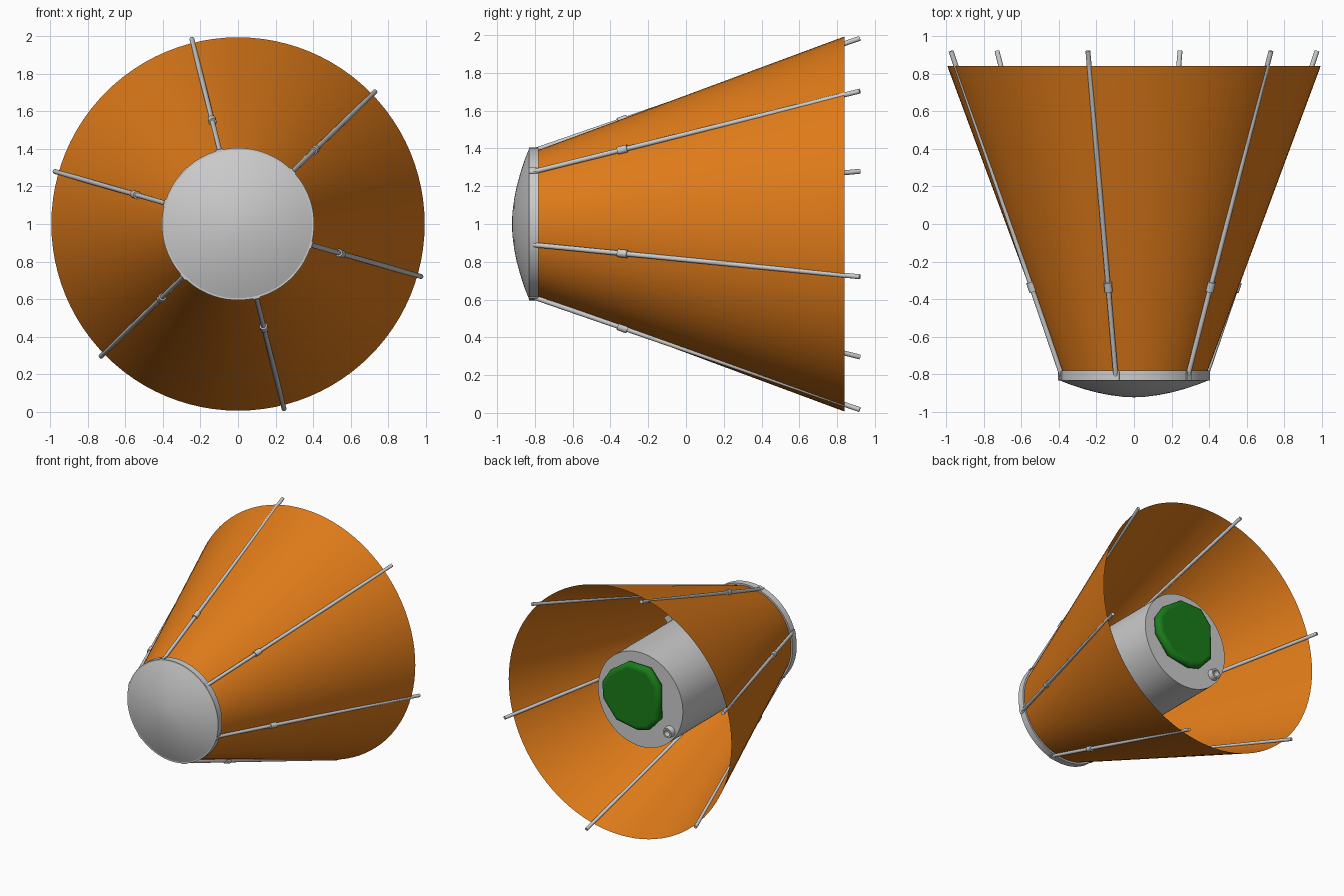
import bpy, bmesh
from math import sin, cos, pi, radians
from mathutils import Vector

if "Cube" in bpy.data.objects:
    bpy.data.objects.remove(bpy.data.objects["Cube"])

CZ = 1.0  # height of the long axis, which runs along y


def material(name, rgb):
    m = bpy.data.materials.new(name)
    m.diffuse_color = (*rgb, 1)
    m.use_nodes = True
    m.node_tree.nodes["Principled BSDF"].inputs["Base Color"].default_value = m.diffuse_color
    return m


def finish(bm, name, mat=None, angle=35):
    bmesh.ops.remove_doubles(bm, verts=bm.verts, dist=1e-5)
    bmesh.ops.recalc_face_normals(bm, faces=bm.faces)
    me = bpy.data.meshes.new(name)
    bm.to_mesh(me)
    bm.free()
    ob = bpy.data.objects.new(name, me)
    bpy.context.collection.objects.link(ob)
    if mat:
        me.materials.append(mat)
    bpy.ops.object.select_all(action='DESELECT')
    ob.select_set(True)
    bpy.context.view_layer.objects.active = ob
    bpy.ops.object.shade_smooth_by_angle(angle=radians(angle))
    return ob


def lathe(name, profile, mat=None, centre=(0, CZ), steps=96):
    """Revolve (radius, y) points about a line parallel to y."""
    bm = bmesh.new()
    vs = [bm.verts.new((centre[0] + r, y, centre[1])) for r, y in profile]
    es = [bm.edges.new(p) for p in zip(vs, vs[1:])]
    bmesh.ops.spin(bm, geom=vs + es, cent=(centre[0], 0, centre[1]),
                   axis=(0, 1, 0), angle=2 * pi, steps=steps)
    return finish(bm, name, mat)


def rod(name, a, b, radius, sides=16):
    a, b = Vector(a), Vector(b)
    bm = bmesh.new()
    bmesh.ops.create_cone(bm, cap_ends=True, segments=sides, radius1=radius,
                          radius2=radius, depth=(b - a).length)
    ob = finish(bm, name)
    ob.location = (a + b) / 2
    ob.rotation_euler = (b - a).to_track_quat('Z', 'Y').to_euler()
    return ob


def box(name, centre, size, turn):
    bm = bmesh.new()
    bmesh.ops.create_cube(bm, size=1)
    bmesh.ops.scale(bm, vec=size, verts=bm.verts)
    ob = finish(bm, name)
    ob.location = centre
    ob.rotation_euler = (0, -turn, 0)
    return ob


def polar(r, y, t):
    return (r * cos(t), y, CZ + r * sin(t))


orange = material("orange_foil", (0.75, 0.2, 0.01))
green = material("green_pouch", (0.01, 0.2, 0.01))

# Thin open cone
lathe("cone_skirt", [(0.392, -0.78), (0.993, 0.84)], orange)

# Shallow dome and the rim ring behind it
lathe("front_dome", [(0, -0.922), (0.06, -0.919), (0.13, -0.910), (0.2, -0.896),
                     (0.27, -0.877), (0.34, -0.854), (0.4, -0.83)])
lathe("rim_ring", [(0, -0.832), (0.405, -0.832), (0.405, -0.78), (0, -0.78)])

# Central drum inside the cone
lathe("inner_drum", [(0, -0.78), (0.378, -0.78), (0.378, 0.58), (0, 0.58)])
box("drum_bracket", polar(0.39, -0.2, radians(50)), (0.07, 0.12, 0.06), radians(50))

# Six ribs, each with a joint sleeve and a hinge block
y0, r0, y1, r1 = -0.81, 0.398, 0.92, 1.013
for i in range(6):
    t = radians(44 + 60 * i)
    along = lambda y: polar(r0 + (r1 - r0) * (y - y0) / (y1 - y0), y, t)
    rod(f"rib_{i}", along(y0), along(y1), 0.013)
    rod(f"rib_sleeve_{i}", along(-0.36), along(-0.31), 0.021)
    box(f"rib_hinge_{i}", polar(0.395, -0.808, t), (0.03, 0.046, 0.04), t)

# Soft rounded pouch on the drum's back face
outline = [(.30, -.05), (.31, .08), (.24, .19), (.08, .30), (-.11, .295), (-.205, .18),
           (-.21, -.09), (-.11, -.2), (-.01, -.228), (.18, -.195)]
bm = bmesh.new()
base = bm.faces.new([bm.verts.new((x, 0.575, CZ + z)) for x, z in outline])
ext = bmesh.ops.extrude_face_region(bm, geom=[base])
bmesh.ops.translate(bm, vec=(0, 0.075, 0),
                    verts=[g for g in ext['geom'] if isinstance(g, bmesh.types.BMVert)])
pouch = finish(bm, "green_pouch", green, 60)
bev = pouch.modifiers.new("soft_edge", 'BEVEL')
bev.width, bev.segments = 0.05, 6
bev.limit_method = 'ANGLE'
bev.angle_limit = radians(50)

# Small nozzle beside the pouch
lathe("nozzle", [(0.045, 0.575), (0.038, 0.62), (0.025, 0.62), (0.018, 0.585), (0, 0.585)],
      centre=(-0.265, CZ - 0.185), steps=24)
